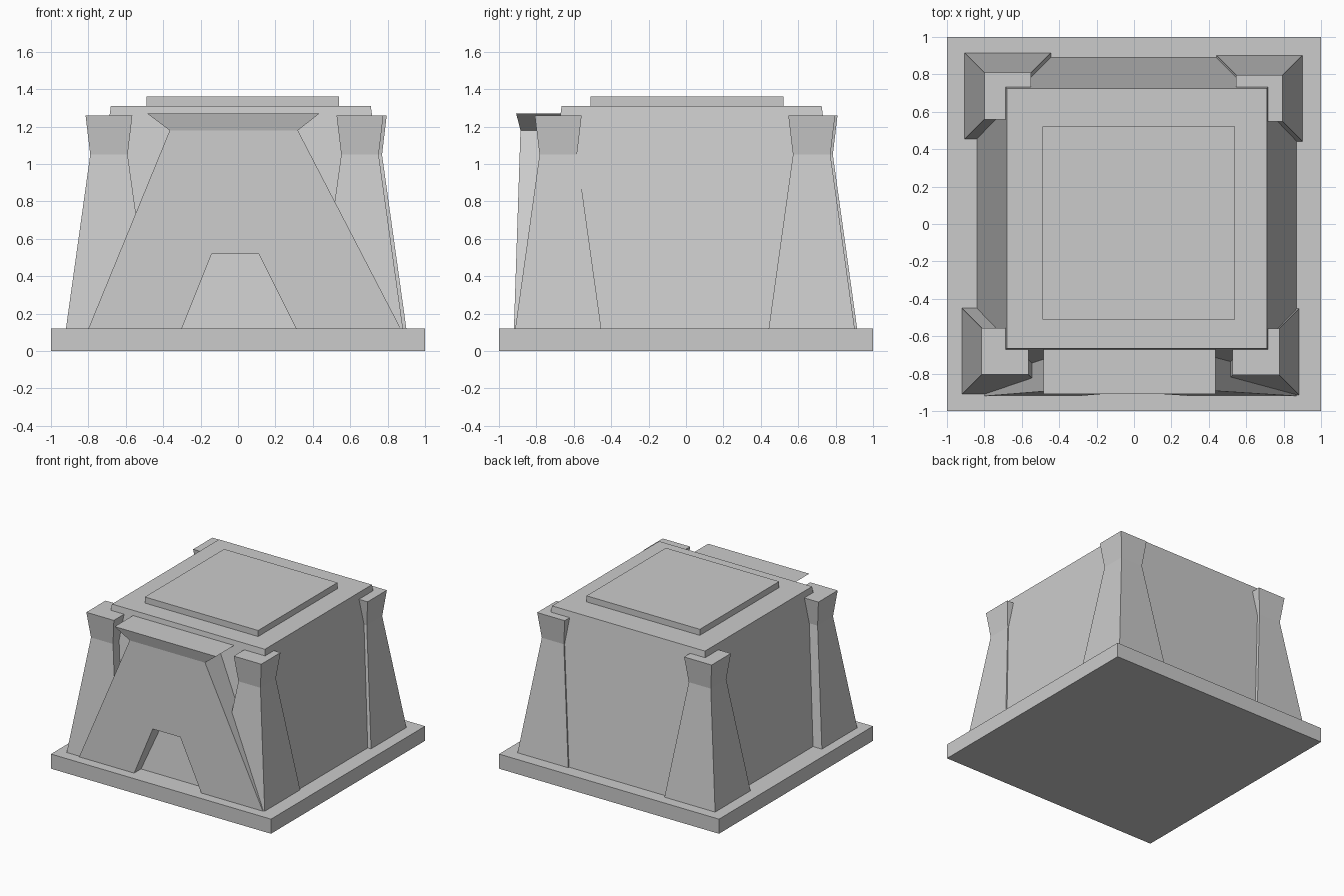
import bpy

if "Cube" in bpy.data.objects:
    bpy.data.objects.remove(bpy.data.objects["Cube"])


def make_object(name, verts, faces):
    mesh = bpy.data.meshes.new(name)
    mesh.from_pydata(verts, [], faces)
    obj = bpy.data.objects.new(name, mesh)
    bpy.context.collection.objects.link(obj)
    return obj


def bridge(n, a, b):
    """Quads joining ring a to ring b, each of n vertices."""
    return [(a + i, a + (i + 1) % n, b + (i + 1) % n, b + i) for i in range(n)]


def stacked(name, levels):
    """Solid through rectangular sections (z, x0, x1, y0, y1), bottom to top."""
    verts, faces = [], [(3, 2, 1, 0)]
    for z, x0, x1, y0, y1 in levels:
        verts += [(x0, y0, z), (x1, y0, z), (x1, y1, z), (x0, y1, z)]
    for i in range(len(levels) - 1):
        faces += bridge(4, 4 * i, 4 * i + 4)
    t = len(verts) - 4
    faces.append((t, t + 1, t + 2, t + 3))
    return make_object(name, verts, faces)


def front_prism(name, outline, z0, y0, z1, y1, back):
    """Front outline (x, z) with a leaning face, extruded back to y = back."""
    n = len(outline)
    verts = [(x, y0 + (y1 - y0) * (z - z0) / (z1 - z0), z) for x, z in outline]
    verts += [(x, back, z) for x, z in outline]
    faces = [tuple(range(n)), tuple(reversed(range(n, 2 * n)))]
    faces += [tuple(reversed(f)) for f in bridge(n, 0, n)]
    return make_object(name, verts, faces)


# Base slab, tapered body and raised roof cap
stacked("base_slab", [(0, -1, 1, -1, 1), (0.12, -1, 1, -1, 1)])
stacked("body", [(0.12, -0.84, 0.87, -0.83, 0.89),
                 (1.31, -0.68, 0.71, -0.665, 0.725)])
stacked("roof_cap", [(1.31, -0.49, 0.54, -0.51, 0.52),
                     (1.36, -0.49, 0.54, -0.51, 0.52)])

# Corner towers: narrow waist and flared head
towers = {"front_left": (-0.69, -0.68), "front_right": (0.652, -0.683),
          "back_left": (-0.675, 0.685), "back_right": (0.67, 0.672)}
for side, (cx, cy) in towers.items():
    stacked("tower_" + side, [(z, cx - r, cx + r, cy - r, cy + r)
                              for z, r in ((0.12, 0.23), (1.05, 0.1), (1.26, 0.125))])

# Gatehouse: trapezoid panel with a tapered doorway
front_prism("gate_panel",
            [(-0.80, 0.12), (-0.30, 0.12), (-0.14, 0.52), (0.11, 0.52),
             (0.31, 0.12), (0.87, 0.12), (0.32, 1.18), (-0.365, 1.18)],
            0.12, -0.92, 1.18, -0.885, -0.65)

# Flared lintel over the gate
front_prism("gate_lintel",
            [(-0.365, 1.18), (0.32, 1.18), (0.435, 1.27), (-0.485, 1.27)],
            1.18, -0.885, 1.27, -0.908, -0.65)
